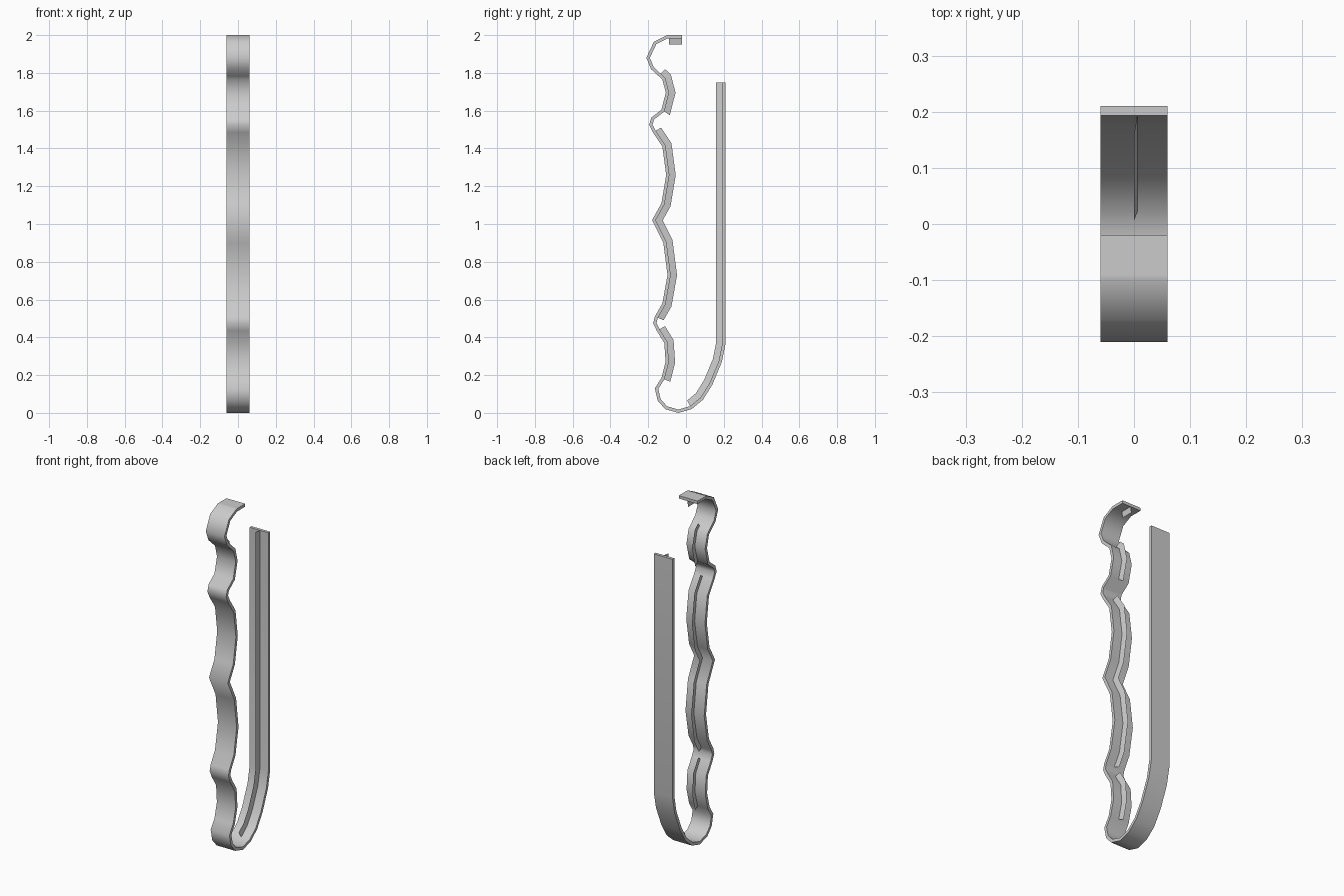
import bpy, math
from mathutils import Vector

if "Cube" in bpy.data.objects:
    bpy.data.objects.remove(bpy.data.objects["Cube"])

HALF_W, THICK, RIB_TIP, LEAN = 0.06, 0.017, 0.05, 0.006

# Outer profile (y, z): hook end, wavy front arm, bottom bend, straight back arm
outer = [Vector(p) for p in (
    (-.02, 2.0), (-.09, 2.0), (-.10, 2.0), (-.17, 1.965), (-.21, 1.88), (-.185, 1.82),
    (-.145, 1.783), (-.125, 1.765), (-.107, 1.695), (-.13, 1.605), (-.184, 1.563),
    (-.195, 1.525), (-.175, 1.485), (-.125, 1.41), (-.105, 1.26), (-.13, 1.11),
    (-.18, 1.02), (-.12, .90), (-.098, .73), (-.125, .58), (-.165, .51), (-.174, .475),
    (-.155, .435), (-.115, .37), (-.108, .27), (-.13, .185), (-.165, .13), (-.15, .065),
    (-.11, .02), (-.04, 0), (.03, .02), (.09, .07), (.14, .15), (.19, .27),
    (.21, .37), (.21, 1.75))]


def offset(pts, dist):
    """Shift the profile towards the inside of the clip with mitred corners."""
    result = []
    for i, p in enumerate(pts):
        a = (p - pts[i - 1]).normalized() if i else None
        b = (pts[i + 1] - p).normalized() if i + 1 < len(pts) else None
        a, b = a or b, b or a
        na, nb = Vector((-a.y, a.x)), Vector((-b.y, b.x))
        result.append(p + (na + nb) * dist / (1 + na.dot(nb)))
    return result


def make(name, verts, faces):
    mesh = bpy.data.meshes.new(name)
    mesh.from_pydata(verts, [], faces)
    mesh.update()
    ob = bpy.data.objects.new(name, mesh)
    bpy.context.collection.objects.link(ob)
    bpy.ops.object.select_all(action='DESELECT')
    ob.select_set(True)
    bpy.context.view_layer.objects.active = ob
    bpy.ops.object.shade_smooth_by_angle(angle=math.radians(70))
    return ob


inner = offset(outer, THICK)
tip = offset(outer, RIB_TIP)

# Bent strip: a four-cornered section carried along the profile
verts, faces = [], []
for o, n in zip(outer, inner):
    verts += [(-HALF_W, *o), (HALF_W, *o), (HALF_W, *n), (-HALF_W, *n)]
for i in range(len(outer) - 1):
    for k in range(4):
        j = (k + 1) % 4
        faces.append((4 * i + k, 4 * i + 4 + k, 4 * i + 4 + j, 4 * i + j))
last = 4 * (len(outer) - 1)
faces += [(0, 1, 2, 3), (last + 3, last + 2, last + 1, last)]
make("bent_strip", verts, faces)

# Thin, slightly leaning ribs along the inside of the strip
ribs = {"hook_rib": (0, 1), "upper_grip_rib": (6, 9), "middle_grip_rib": (12, 20),
        "lower_grip_rib": (22, 25), "back_arm_rib": (30, 35)}
for name, (start, end) in ribs.items():
    verts = []
    for i in range(start, end + 1):
        verts += [(LEAN, *inner[i]), (0, *tip[i])]
    make(name, verts, [(2 * i, 2 * i + 2, 2 * i + 3, 2 * i + 1) for i in range(end - start)])
